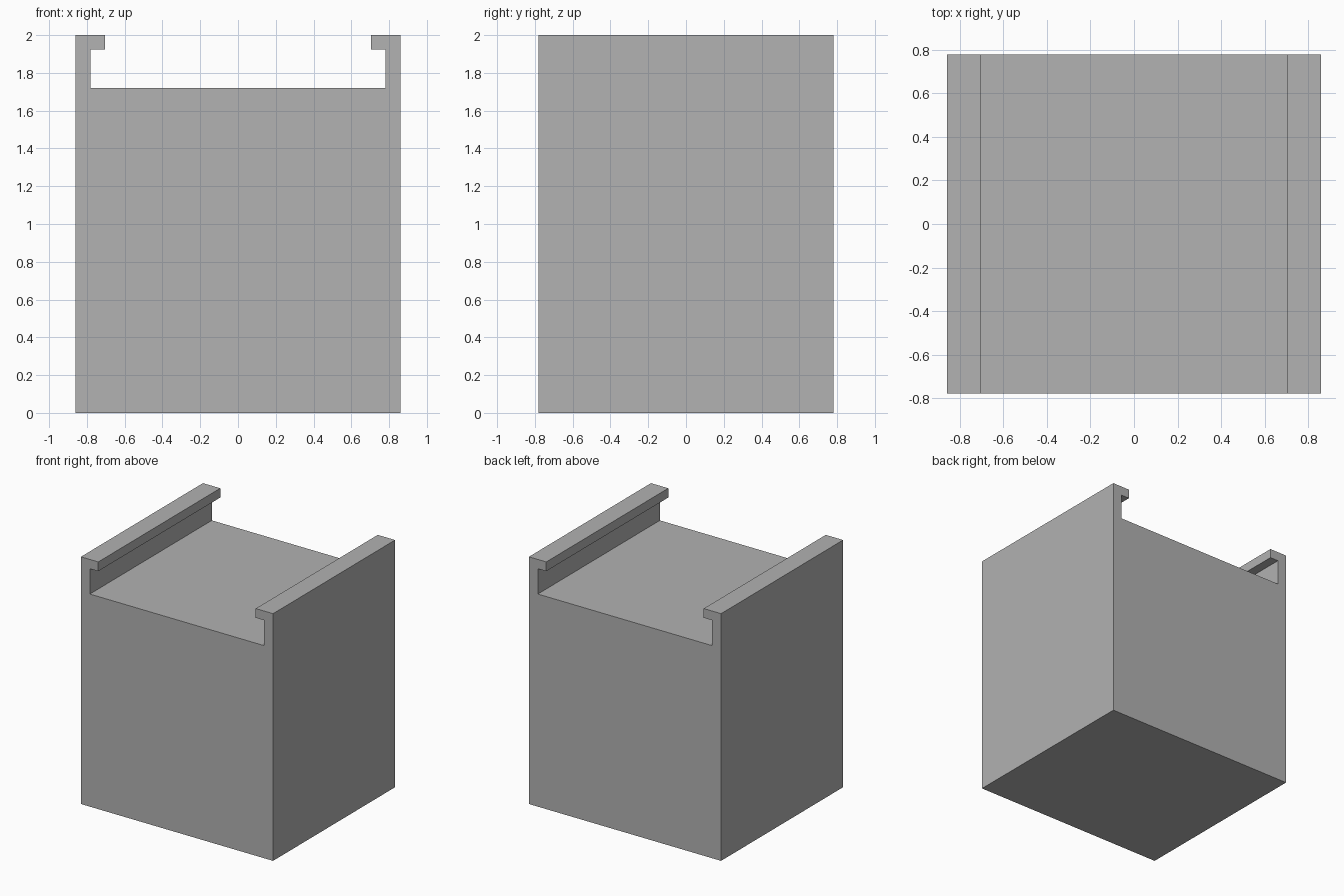
import bpy
import bmesh

cube = bpy.data.objects.get("Cube")
if cube:
    bpy.data.objects.remove(cube, do_unlink=True)

# Plain grey material
grey = bpy.data.materials.new("plain grey")
grey.use_nodes = True
colour = (0.445, 0.445, 0.445, 1)
grey.diffuse_color = colour
grey.node_tree.nodes["Principled BSDF"].inputs["Base Color"].default_value = colour

HALF_DEPTH = 0.78

# Right half of the front outline: block, side wall, inward lip, slot floor
half = [(0.86, 0), (0.86, 2), (0.705, 2), (0.705, 1.925), (0.78, 1.925), (0.78, 1.72)]
outline = half + [(-x, z) for x, z in reversed(half)]

# Extrude the mirrored outline from front to back
bm = bmesh.new()
front = bm.faces.new([bm.verts.new((x, -HALF_DEPTH, z)) for x, z in outline])
extruded = bmesh.ops.extrude_face_region(bm, geom=[front], use_keep_orig=True)
back_verts = [v for v in extruded["geom"] if isinstance(v, bmesh.types.BMVert)]
bmesh.ops.translate(bm, verts=back_verts, vec=(0, 2 * HALF_DEPTH, 0))
bmesh.ops.recalc_face_normals(bm, faces=bm.faces)

mesh = bpy.data.meshes.new("slotted_block")
bm.to_mesh(mesh)
bm.free()
mesh.materials.append(grey)
block = bpy.data.objects.new("slotted_block", mesh)
bpy.context.collection.objects.link(block)
